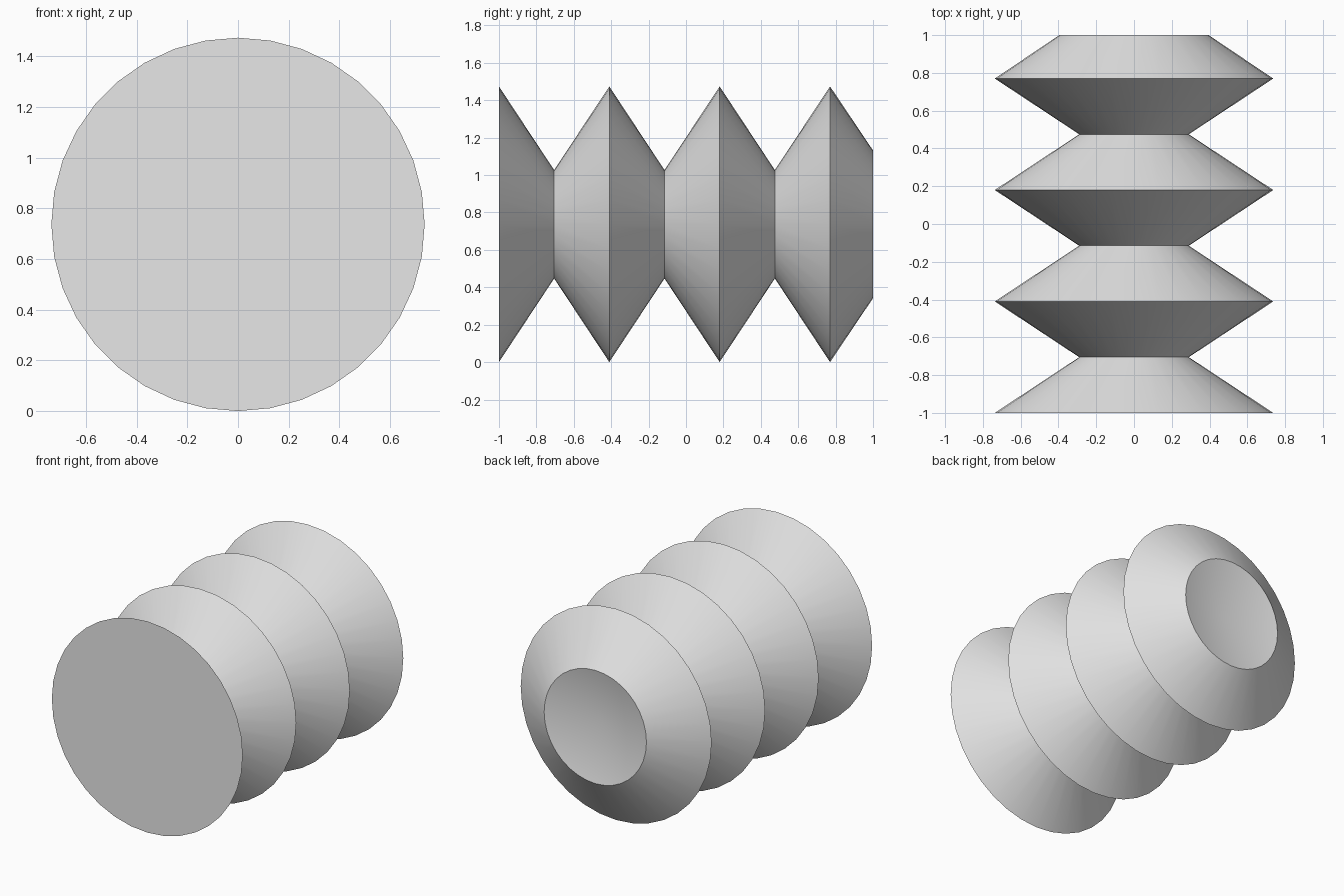
import bpy
import bmesh
from math import cos, sin, tau, radians

# Remove the default cube
cube = bpy.data.objects.get("Cube")
if cube:
    bpy.data.objects.remove(cube)

PEAK, WAIST, MOUTH = 0.737, 0.29, 0.395   # radii of crests, necks and back rim
PITCH = 0.59                              # distance between crests
SIDES = 36
DISH_DEPTH = 0.08

# Single material
grey = bpy.data.materials.new("light_grey")
grey.use_nodes = True
grey.diffuse_color = (0.8, 0.8, 0.8, 1)
grey.node_tree.nodes["Principled BSDF"].inputs["Base Color"].default_value = (0.8, 0.8, 0.8, 1)

# Profile along y: crest and neck pairs, then the last crest and the back rim
profile = []
for i in range(3):
    y = -1 + i * PITCH
    profile += [(y, PEAK), (y + PITCH / 2, WAIST)]
profile += [(-1 + 3 * PITCH, PEAK), (1, MOUTH)]

bm = bmesh.new()


def ring(y, radius):
    return [bm.verts.new((radius * sin(tau * k / SIDES), y, PEAK + radius * cos(tau * k / SIDES)))
            for k in range(SIDES)]


# Pleated wall
rings = [ring(y, r) for y, r in profile]
for a, b in zip(rings, rings[1:]):
    for k in range(SIDES):
        n = (k + 1) % SIDES
        bm.faces.new((a[k], a[n], b[n], b[k]))

# Flat front disc
bm.faces.new(rings[0])

# Shallow dished back
centre = bm.verts.new((0, 1 - DISH_DEPTH, PEAK))
for k in range(SIDES):
    bm.faces.new((rings[-1][k], rings[-1][(k + 1) % SIDES], centre))

bmesh.ops.recalc_face_normals(bm, faces=bm.faces)
mesh = bpy.data.meshes.new("bellows")
bm.to_mesh(mesh)
bm.free()
mesh.materials.append(grey)

bellows = bpy.data.objects.new("bellows", mesh)
bpy.context.collection.objects.link(bellows)

# Smooth round the axis, sharp at crests, necks and rims
bpy.ops.object.select_all(action='DESELECT')
bellows.select_set(True)
bpy.context.view_layer.objects.active = bellows
bpy.ops.object.shade_smooth_by_angle(angle=radians(30))
